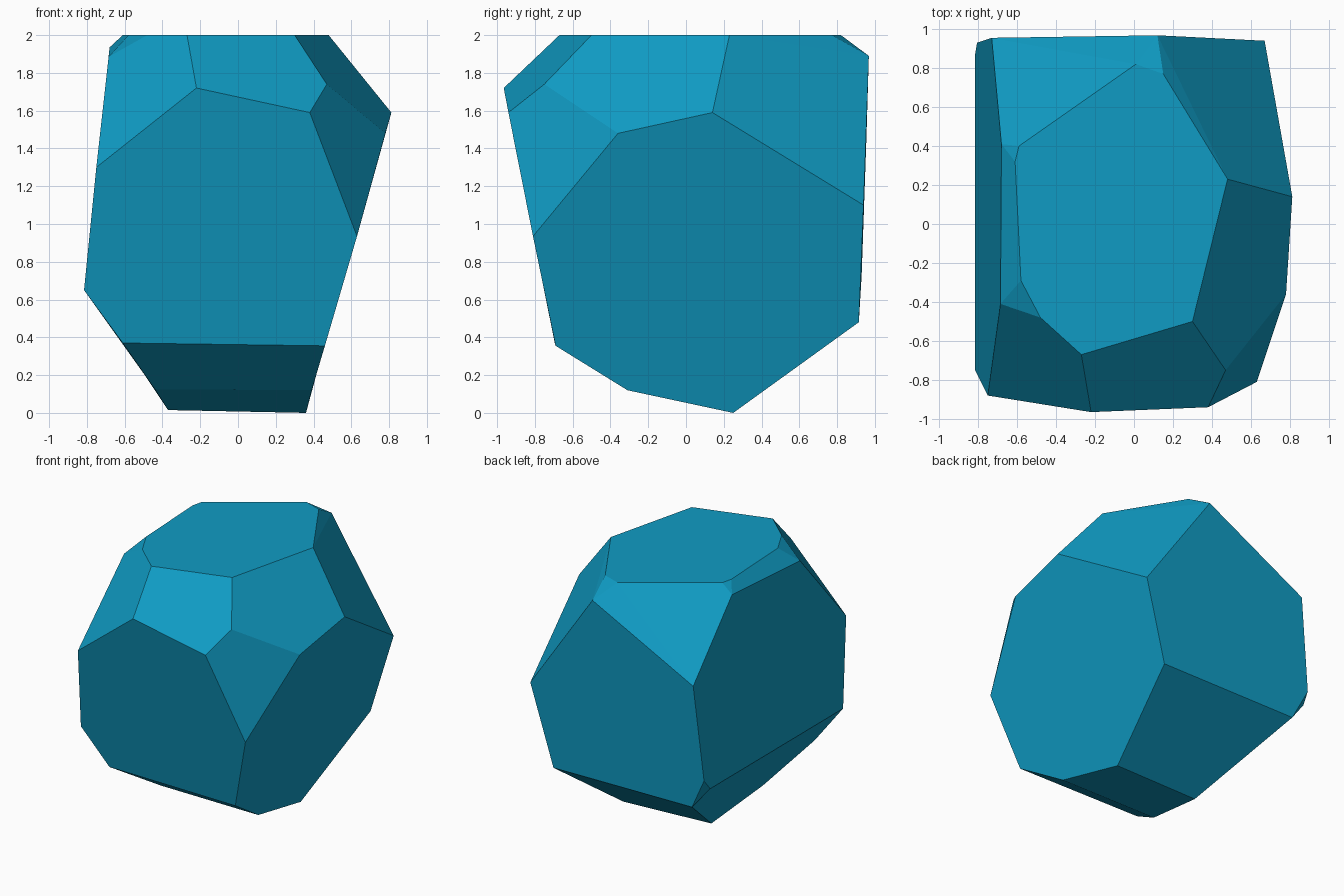
import bpy, bmesh, math

if "Cube" in bpy.data.objects:
    bpy.data.objects.remove(bpy.data.objects["Cube"])

# Single flat blue
blue = bpy.data.materials.new("blue")
blue.diffuse_color = (0.005, 0.33, 0.55, 1)
blue.use_nodes = True
blue.node_tree.nodes["Principled BSDF"].inputs["Base Color"].default_value = blue.diffuse_color

# Corners of the cut stone, grouped by region
top_rim = [(-.27, -.67), (.30, -.50), (.48, .23), (.15, .77), (.01, .82),
           (-.59, .40), (-.61, .32), (-.58, -.29), (-.48, -.48)]
upper = [(-.22, -.965, 1.72), (.38, -.94, 1.59), (.47, -.75, 1.74),
         (.78, -.36, 1.48), (.812, .14, 1.59), (.67, .94, 1.10),
         (.12, .968, 1.89), (-.73, .955, 1.45), (-.68, .41, 1.935),
         (-.685, -.41, 1.885), (-.75, -.88, 1.30)]
lower = [(.63, -.81, .935), (.46, -.69, .355), (-.61, -.695, .37),
         (-.815, -.75, .65), (-.815, .87, .65), (-.805, .93, .73),
         (-.685, .905, .487), (.49, .915, .48)]
base = [(.36, .25, 0), (.39, -.31, .12), (-.44, -.31, .125), (-.37, .22, .015)]

# Convex stone, with nearly flat triangles merged into single facets
bm = bmesh.new()
for p in [(x, y, 2) for x, y in top_rim] + upper + lower + base:
    bm.verts.new(p)
bmesh.ops.convex_hull(bm, input=bm.verts[:])
bmesh.ops.dissolve_limit(bm, angle_limit=math.radians(5),
                         verts=bm.verts[:], edges=bm.edges[:])
bmesh.ops.recalc_face_normals(bm, faces=bm.faces[:])
mesh = bpy.data.meshes.new("faceted_stone")
bm.to_mesh(mesh)
bm.free()
mesh.materials.append(blue)
stone = bpy.data.objects.new("faceted_stone", mesh)
bpy.context.collection.objects.link(stone)
